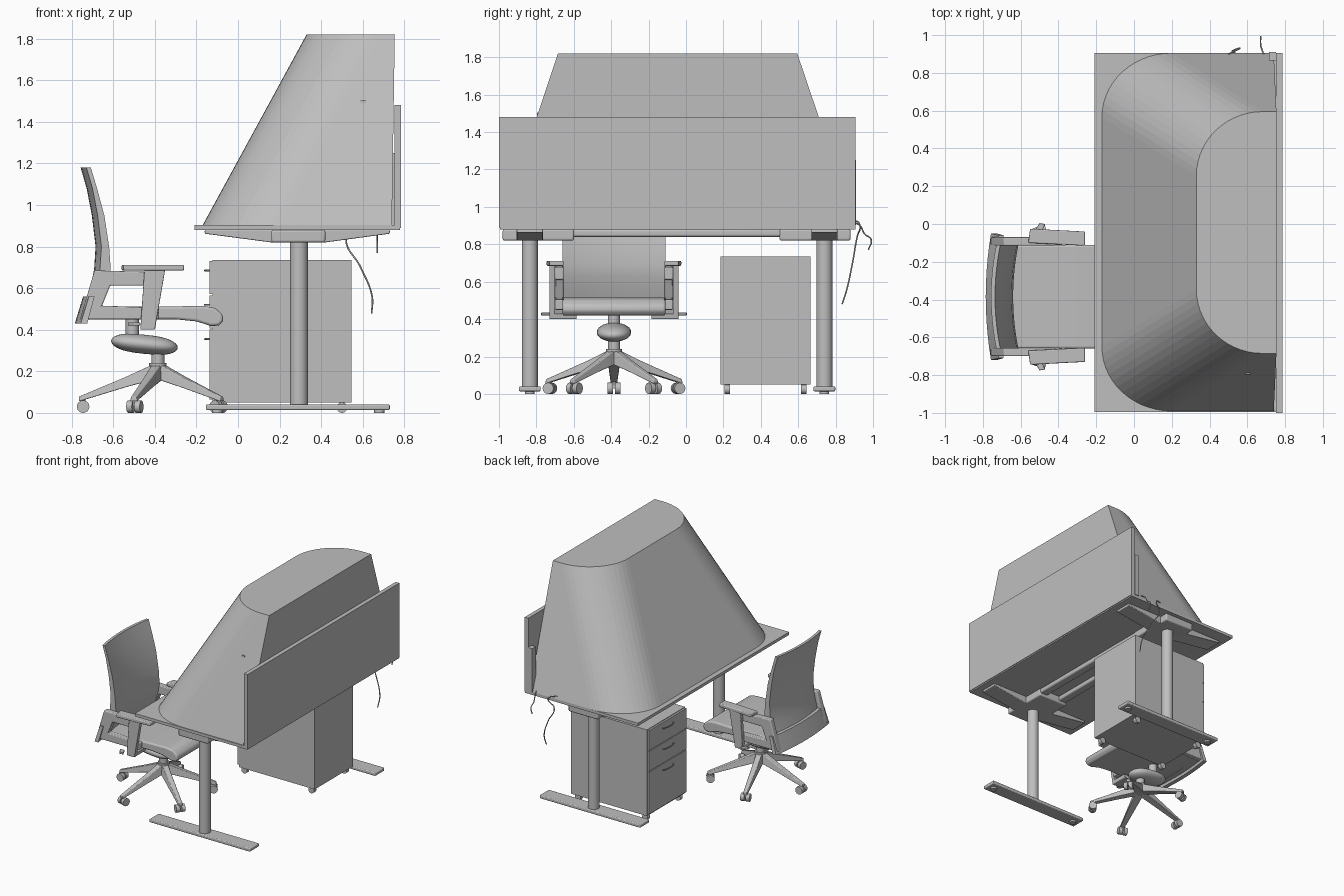
import bpy, bmesh, math
from mathutils import Vector

old = bpy.data.objects.get("Cube")
if old:
    bpy.data.objects.remove(old, do_unlink=True)

grey = bpy.data.materials.new("plain_grey")
grey.use_nodes = True
grey.diffuse_color = (0.52, 0.52, 0.52, 1)
grey.node_tree.nodes["Principled BSDF"].inputs["Base Color"].default_value = grey.diffuse_color


def finish(name, bm, bevel=0, smooth=0):
    """Turn a bmesh into a named object."""
    bmesh.ops.recalc_face_normals(bm, faces=bm.faces)
    mesh = bpy.data.meshes.new(name)
    bm.to_mesh(mesh)
    bm.free()
    mesh.materials.append(grey)
    ob = bpy.data.objects.new(name, mesh)
    bpy.context.collection.objects.link(ob)
    if bevel:
        mod = ob.modifiers.new("rounding", "BEVEL")
        mod.width, mod.segments, mod.limit_method = bevel, 3, "ANGLE"
    if smooth or bevel:
        bpy.ops.object.select_all(action="DESELECT")
        ob.select_set(True)
        bpy.context.view_layer.objects.active = ob
        bpy.ops.object.shade_smooth_by_angle(angle=math.radians(smooth or 35))
    return ob


def loft(name, rings, bevel=0, smooth=0):
    """Bridge closed rings of equal length and cap both ends."""
    bm = bmesh.new()
    rows = [[bm.verts.new(p) for p in ring] for ring in rings]
    for a, b in zip(rows, rows[1:]):
        for i in range(len(a)):
            j = (i + 1) % len(a)
            bm.faces.new((a[i], a[j], b[j], b[i]))
    bm.faces.new(rows[0])
    bm.faces.new(rows[-1])
    return finish(name, bm, bevel, smooth)


def box(name, x, y, z, bevel=0):
    return loft(name, [[(x[0], y[0], h), (x[1], y[0], h), (x[1], y[1], h), (x[0], y[1], h)] for h in z], bevel)


def prism(name, profile, y, bevel=0):
    """Extrude an x-z profile along y."""
    return loft(name, [[(px, d, pz) for px, pz in profile] for d in y], bevel)


def rod(name, a, b, r, sides=24):
    a, b = Vector(a), Vector(b)
    turn = (b - a).to_track_quat("Z", "Y")
    circle = [turn @ Vector((r * math.cos(t), r * math.sin(t), 0))
              for t in (math.tau * i / sides for i in range(sides))]
    return loft(name, [[p + c for c in circle] for p in (a, b)], smooth=40)


def cable(name, points, r=0.004):
    curve = bpy.data.curves.new(name, "CURVE")
    curve.dimensions, curve.bevel_depth, curve.bevel_resolution = "3D", r, 2
    curve.use_fill_caps = True
    spline = curve.splines.new("BEZIER")
    spline.bezier_points.add(len(points) - 1)
    for bp, co in zip(spline.bezier_points, points):
        bp.co = co
        bp.handle_left_type = bp.handle_right_type = "AUTO"
    curve.materials.append(grey)
    bpy.context.collection.objects.link(bpy.data.objects.new(name, curve))


# Desk top and back privacy panel
box("desk_top", (-0.21, 0.78), (-0.995, 0.905), (0.88, 0.903))
box("privacy_panel", (0.753, 0.785), (-1.0, 0.905), (0.89, 1.48))
box("panel_end_clip", (0.715, 0.752), (0.865, 0.91), (0.903, 1.25))


# Tapered hood with rounded corners towards the sitter
def hood_ring(z, x0, x1, y0, y1, rx, ry, n=14):
    ring = [(x1, y0, z)]
    for cy, sign in ((y0 + ry, -1), (y1 - ry, 1)):
        arc = [(x0 + rx - rx * math.sin(t), cy + sign * ry * math.cos(t), z)
               for t in (math.pi / 2 * i / n for i in range(n + 1))]
        ring += arc if sign < 0 else arc[::-1]
    return ring + [(x1, y1, z)]


loft("hood", [hood_ring(0.903, -0.17, 0.74, -0.99, 0.905, 0.37, 0.34),
              hood_ring(1.82, 0.33, 0.754, -0.685, 0.595, 0.35, 0.34)])
box("hood_socket", (0.59, 0.615), (-0.797, -0.785), (1.49, 1.505))

# Under-desk frame, legs and feet
for i, (leg_y, inner) in enumerate(((-0.835, -0.6), (0.74, 0.5))):
    outer = math.copysign(0.98, inner) if inner < 0 else 0.88
    ends = sorted((inner, outer))
    tag = ("right", "left")[i]
    box(tag + "_leg_housing", (0.16, 0.42), ends, (0.82, 0.88), 0.01)
    prism(tag + "_support_arm", [(-0.16, 0.88), (-0.16, 0.862), (0.16, 0.82), (0.42, 0.82), (0.73, 0.862), (0.73, 0.88)],
          (leg_y - 0.07, leg_y + 0.07), 0.005)
    rod(tag + "_leg", (0.293, leg_y, 0.03), (0.293, leg_y, 0.83), 0.043, 32)
    box(tag + "_foot", (-0.155, 0.73), (leg_y - 0.058, leg_y + 0.058), (0.014, 0.04), 0.006)
    for gx in (-0.1, 0.68):
        rod(tag + "_glide", (gx, leg_y, 0), (gx, leg_y, 0.02), 0.025)
for bx in (0.2, 0.38):
    box("cross_beam", (bx - 0.035, bx + 0.035), (-0.62, 0.52), (0.84, 0.88), 0.012)

# Drawer cabinet on castors
box("cabinet_body", (-0.122, 0.545), (0.185, 0.665), (0.05, 0.735))
for z0, z1 in ((0.065, 0.4), (0.406, 0.565), (0.571, 0.73)):
    box("drawer_front", (-0.137, -0.12), (0.19, 0.66), (z0, z1))
    h = z1 - 0.045
    cable("drawer_handle", [(-0.135, 0.36, h), (-0.148, 0.365, h), (-0.148, 0.485, h), (-0.135, 0.49, h)])
for cx in (-0.09, 0.5):
    for cy in (0.22, 0.63):
        rod("cabinet_castor", (cx, cy - 0.015, 0.025), (cx, cy + 0.015, 0.025), 0.025)
        rod("cabinet_castor_stem", (cx, cy, 0.02), (cx, cy, 0.055), 0.012, 12)

# Loose cables at the left end
cable("long_cable", [(0.5, 0.9, 0.93), (0.56, 0.93, 0.9), (0.52, 0.915, 0.84), (0.59, 0.89, 0.7), (0.645, 0.86, 0.56), (0.643, 0.835, 0.48)])
cable("short_cable", [(0.69, 0.89, 0.92), (0.675, 0.93, 0.9), (0.67, 0.955, 0.855), (0.67, 0.99, 0.825), (0.67, 0.975, 0.77)])

# Chair: five-armed base with castors
CX, CY = -0.385, -0.385
for k in range(5):
    ang = math.pi + math.tau * k / 5
    out = Vector((math.cos(ang), math.sin(ang), 0))
    side = Vector((-out.y, out.x, 0))
    mid = Vector((CX, CY, 0))

    def section(d, w, lo, hi):
        return [mid + out * d + side * s + Vector((0, 0, h)) for s, h in ((-w, lo), (w, lo), (w * 0.7, hi), (-w * 0.7, hi))]

    loft("base_arm", [section(0.02, 0.032, 0.16, 0.235), section(0.15, 0.028, 0.125, 0.175),
                      section(0.38, 0.018, 0.055, 0.078)], 0.004)
    for s in (-0.02, 0.02):
        hub = mid + out * 0.36 + side * s + Vector((0, 0, 0.03))
        rod("castor_wheel", hub - side * 0.014, hub + side * 0.014, 0.03)
    stem = mid + out * 0.36
    rod("castor_stem", stem + Vector((0, 0, 0.03)), stem + Vector((0, 0, 0.07)), 0.012, 12)
rod("base_hub", (CX, CY, 0.16), (CX, CY, 0.24), 0.042)
rod("gas_column", (CX, CY, 0.23), (CX, CY, 0.32), 0.032)

# Rounded tilt mechanism below the seat
bm = bmesh.new()
bmesh.ops.create_uvsphere(bm, u_segments=32, v_segments=16, radius=1)
for v in bm.verts:
    x, y, z = v.co
    x = math.copysign(abs(x) ** 0.7, x)
    v.co = (-0.45 + 0.16 * x, CY + 0.092 * y, 0.33 - 0.016 * x + 0.046 * z)
finish("tilt_mechanism", bm, smooth=60)
rod("seat_post", (-0.508, CY, 0.35), (-0.508, CY, 0.46), 0.032)

# Seat with a drooping front edge
prism("seat", [(-0.71, 0.45), (-0.3, 0.45), (-0.2, 0.44), (-0.13, 0.418), (-0.09, 0.42), (-0.07, 0.445), (-0.075, 0.475),
               (-0.11, 0.505), (-0.17, 0.515), (-0.4, 0.51), (-0.71, 0.515)], (CY - 0.275, CY + 0.275), 0.012)


# Bowed backrest and lower back shell
def bowed(z, back, front, half, bow=0.028, n=10):
    ys = [-1 + 2 * i / n for i in range(n + 1)]
    rear = [(back + bow * t * t, CY + half * t, z) for t in ys]
    face = [(front - bow * (1 - t * t), CY + half * t, z) for t in reversed(ys)]
    return rear + face


loft("backrest", [bowed(z, b, f, 0.275) for z, b, f in
                  ((0.45, -0.755, -0.68), (0.55, -0.725, -0.645), (0.63, -0.705, -0.62), (0.69, -0.692, -0.612),
                   (0.8, -0.685, -0.62), (0.95, -0.703, -0.643), (1.08, -0.728, -0.678), (1.18, -0.757, -0.708))], smooth=40)
loft("back_shell", [bowed(0.43, -0.785, -0.725, 0.335), bowed(0.56, -0.745, -0.69, 0.325)], smooth=40)

# Side frames, arm posts and arm pads
for s, tag in ((-1, "right"), (1, "left")):
    def span(a, b):
        return sorted((CY + s * a, CY + s * b))

    prism(tag + "_side_frame", [(-0.76, 0.45), (-0.68, 0.45), (-0.615, 0.612), (-0.42, 0.612), (-0.42, 0.678), (-0.69, 0.685)],
          span(0.27, 0.315), 0.006)
    prism(tag + "_seat_rail", [(-0.74, 0.45), (-0.38, 0.45), (-0.38, 0.505), (-0.72, 0.518)], span(0.27, 0.315), 0.006)
    prism(tag + "_arm_post", [(-0.47, 0.4), (-0.4, 0.4), (-0.35, 0.69), (-0.45, 0.69)], span(0.315, 0.345), 0.005)
    prism(tag + "_post_foot", [(-0.47, 0.4), (-0.4, 0.4), (-0.395, 0.43), (-0.465, 0.43)], span(0.2, 0.345), 0.005)
    # Pad narrows towards the rear
    pad = [(-0.56, 0.285), (-0.26, 0.27), (-0.26, 0.345), (-0.55, 0.36)]
    loft(tag + "_arm_pad", [[(x, CY + s * y, z) for x, y in pad] for z in (0.685, 0.712)], 0.006)
    # Adjustment lever under the seat
    loft(tag + "_lever", [[(x, CY + s * y, z) for x, y in ((-0.53, 0.34), (-0.49, 0.34), (-0.47, 0.385), (-0.5, 0.39))]
                          for z in (0.42, 0.435)], 0.003)
